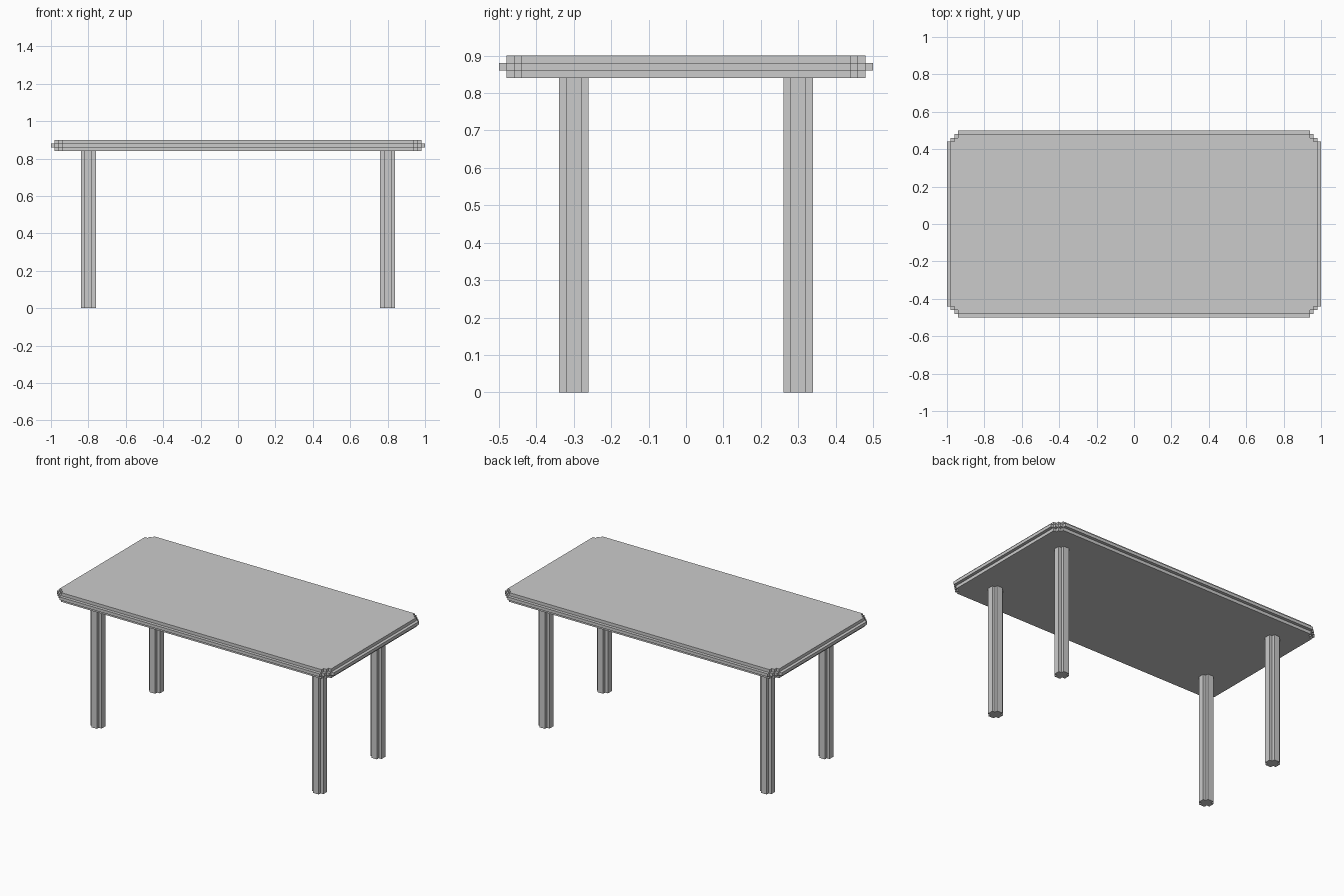
import bpy, bmesh

if "Cube" in bpy.data.objects:
    bpy.data.objects.remove(bpy.data.objects["Cube"])

S = 0.02  # step size of the blocky model


def stepped_outline(hx, hy, steps):
    """Counter-clockwise rectangle whose corners are cut into stairs."""
    quarter = []
    for i in range(steps + 1):
        x, y = hx - i * S, hy - (steps - i) * S
        quarter.append((x, y))
        if i < steps:
            quarter.append((x - S, y))
    flipped = quarter[::-1]
    return (quarter
            + [(-x, y) for x, y in flipped]
            + [(-x, -y) for x, y in quarter]
            + [(x, -y) for x, y in flipped])


def add_prism(bm, outline, z0, z1):
    base = [bm.verts.new((x, y, z0)) for x, y in outline]
    top = [bm.verts.new((x, y, z1)) for x, y in outline]
    bm.faces.new(base[::-1])
    bm.faces.new(top)
    n = len(base)
    for i in range(n):
        j = (i + 1) % n
        bm.faces.new((base[i], base[j], top[j], top[i]))


def make_object(name, prisms, location=(0, 0, 0)):
    bm = bmesh.new()
    for outline, z0, z1 in prisms:
        # drop the zero-length joins where straight sides meet corners
        clean = [p for i, p in enumerate(outline) if p != outline[i - 1]]
        # cap each staircase with points that form its notches
        add_prism(bm, clean, z0, z1)
    mesh = bpy.data.meshes.new(name)
    bm.to_mesh(mesh)
    bm.free()
    obj = bpy.data.objects.new(name, mesh)
    obj.location = location
    bpy.context.collection.objects.link(obj)
    return obj


# Tabletop: full-height core with a wider middle lip
make_object("tabletop", [
    (stepped_outline(0.98, 0.48, 2), 0.84, 0.90),
    (stepped_outline(1.00, 0.50, 3), 0.86, 0.88),
])

# Four legs with notched round cross-section
for side, sx in (("left", -1), ("right", 1)):
    for end, sy in (("front", -1), ("back", 1)):
        make_object(f"{end}_{side}_leg",
                    [(stepped_outline(0.04, 0.04, 1), 0.0, 0.84)],
                    (0.8 * sx, 0.3 * sy, 0))
